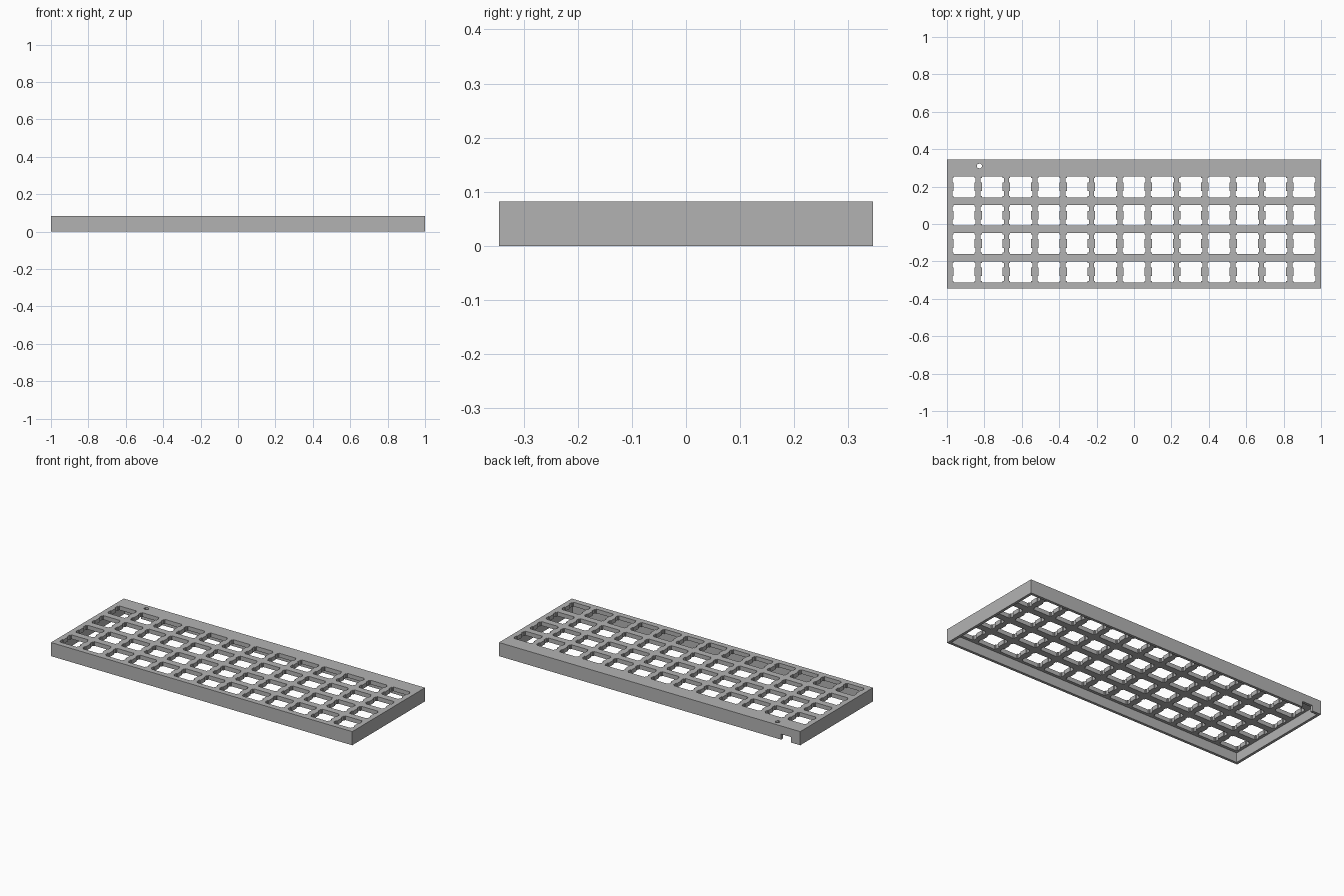
import bpy
import bmesh
from math import cos, sin, tau

WIDTH, DEPTH, HEIGHT = 2.0, 0.69, 0.082
WALL, PLATE = 0.016, 0.025
PITCH, COLUMNS, ROWS = 0.1515, 13, 4
FRONT_ROW_Y = -0.256

cube = bpy.data.objects.get("Cube")
if cube:
    bpy.data.objects.remove(cube, do_unlink=True)

grey = bpy.data.materials.new("plain grey")
grey.use_nodes = True
colour = (0.45, 0.45, 0.45, 1)
grey.diffuse_color = colour
grey.node_tree.nodes["Principled BSDF"].inputs["Base Color"].default_value = colour


def add_prism(bm, outline, z0, z1):
    """Closed prism from a counter-clockwise outline."""
    low = [bm.verts.new((x, y, z0)) for x, y in outline]
    high = [bm.verts.new((x, y, z1)) for x, y in outline]
    bm.faces.new(low[::-1])
    bm.faces.new(high)
    n = len(outline)
    for i in range(n):
        j = (i + 1) % n
        bm.faces.new((low[i], low[j], high[j], high[i]))


def rectangle(x0, x1, y0, y1):
    return [(x0, y0), (x1, y0), (x1, y1), (x0, y1)]


def make_object(name, bm):
    mesh = bpy.data.meshes.new(name)
    bm.to_mesh(mesh)
    bm.free()
    obj = bpy.data.objects.new(name, mesh)
    bpy.context.collection.objects.link(obj)
    mesh.materials.append(grey)
    return obj


def switch_outline(cx, cy):
    """Square opening with two clip notches on each side."""
    half, wide, outer, inner = 0.0557, 0.062, 0.0477, 0.023
    side = [(half, -half), (half, -outer), (wide, -outer), (wide, -inner),
            (half, -inner), (half, inner), (wide, inner), (wide, outer),
            (half, outer), (half, half)]
    return [(cx + s * x, cy + s * y) for s in (1, -1) for x, y in side]


# Outer block
bm = bmesh.new()
add_prism(bm, rectangle(-WIDTH / 2, WIDTH / 2, -DEPTH / 2, DEPTH / 2), 0, HEIGHT)
case = make_object("keyboard_case", bm)

# Hollow underside
bm = bmesh.new()
ix, iy = WIDTH / 2 - WALL, DEPTH / 2 - WALL
add_prism(bm, rectangle(-ix, ix, -iy, iy), -0.05, HEIGHT - PLATE)
cavity = make_object("cavity_cutter", bm)

# Switch openings, reset hole and cable notch
bm = bmesh.new()
for row in range(ROWS):
    for column in range(COLUMNS):
        cx = (column - (COLUMNS - 1) / 2) * PITCH
        add_prism(bm, switch_outline(cx, FRONT_ROW_Y + row * PITCH), 0.04, 0.12)
reset = [(-0.826 + 0.015 * cos(tau * i / 5), 0.31 + 0.015 * sin(tau * i / 5))
         for i in range(5)]
add_prism(bm, reset, 0.04, 0.12)
add_prism(bm, rectangle(-0.94, -0.874, 0.32, 0.4), -0.05, 0.033)
openings = make_object("opening_cutter", bm)

# Cut the case and keep the finished mesh
for cutter in (cavity, openings):
    cutter.hide_render = True
    modifier = case.modifiers.new(cutter.name, "BOOLEAN")
    modifier.operation = "DIFFERENCE"
    modifier.solver = "EXACT"
    modifier.object = cutter
bpy.context.view_layer.update()
graph = bpy.context.evaluated_depsgraph_get()
finished = bpy.data.meshes.new_from_object(case.evaluated_get(graph))
case.modifiers.clear()
case.data = finished
finished.name = "keyboard_case"
for cutter in (cavity, openings):
    bpy.data.objects.remove(cutter, do_unlink=True)
